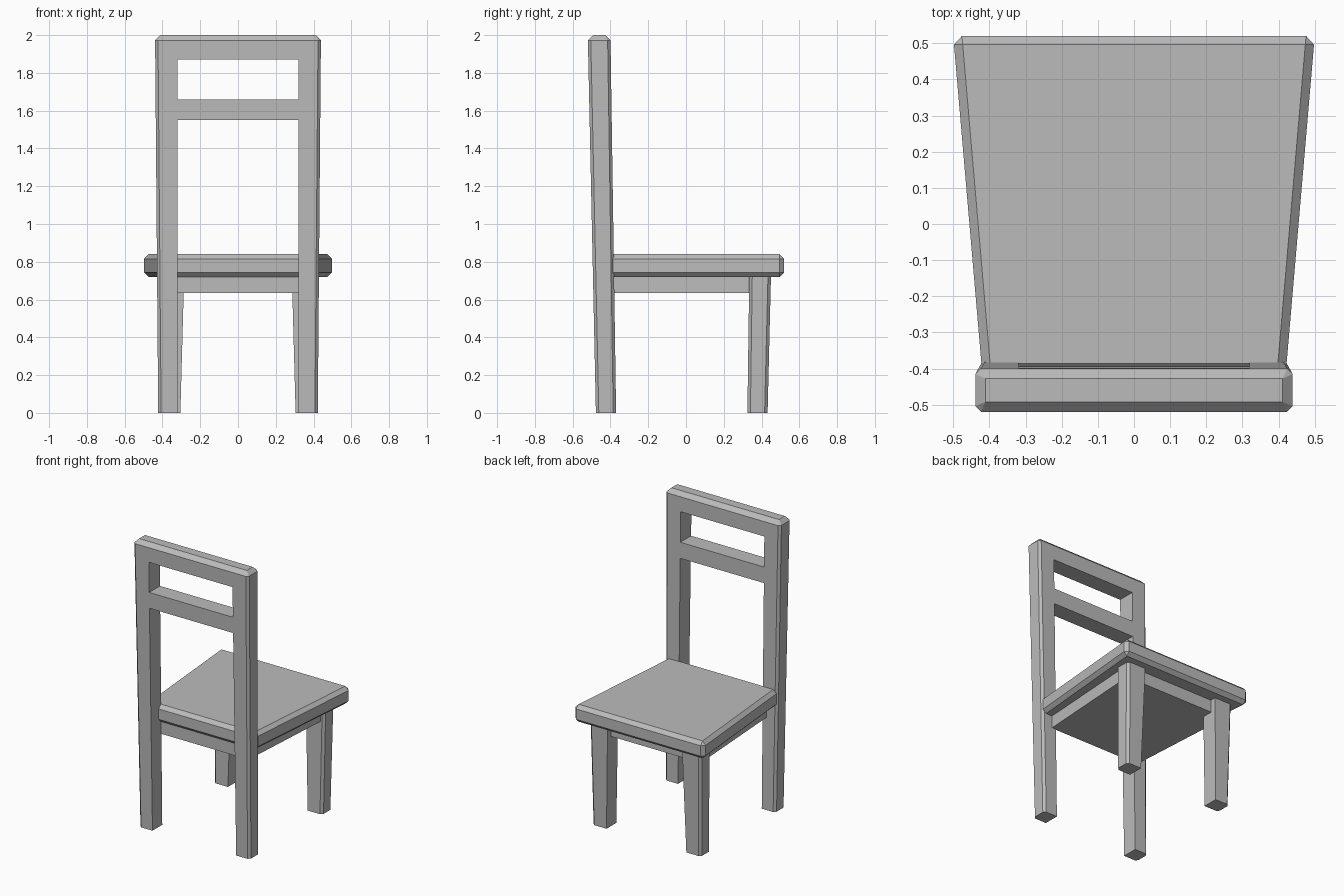
import bpy
import bmesh

if "Cube" in bpy.data.objects:
    bpy.data.objects.remove(bpy.data.objects["Cube"], do_unlink=True)

GREY = (0.5, 0.5, 0.5, 1.0)
mat = bpy.data.materials.new("plain grey")
mat.use_nodes = True
mat.diffuse_color = GREY
mat.node_tree.nodes["Principled BSDF"].inputs["Base Color"].default_value = GREY


def finish(name, bm, bevel=0.0, weighted=False):
    """Turn a bmesh into a flat-shaded object with chamfered edges."""
    bmesh.ops.recalc_face_normals(bm, faces=bm.faces)
    mesh = bpy.data.meshes.new(name)
    bm.to_mesh(mesh)
    bm.free()
    mesh.materials.append(mat)
    obj = bpy.data.objects.new(name, mesh)
    bpy.context.collection.objects.link(obj)
    if bevel:
        mod = obj.modifiers.new("chamfer", "BEVEL")
        mod.width = bevel
        mod.segments = 1
        mod.limit_method = "WEIGHT" if weighted else "ANGLE"
    return obj


def block(lower, upper):
    """Six-sided block between two loops of four points."""
    bm = bmesh.new()
    a = [bm.verts.new(p) for p in lower]
    b = [bm.verts.new(p) for p in upper]
    bm.faces.new(a)
    bm.faces.new(b)
    for i in range(4):
        j = (i + 1) % 4
        bm.faces.new((a[i], a[j], b[j], b[i]))
    return bm


def trapezoid(back_half, front_half, y_back, y_front, z):
    return [(-back_half, y_back, z), (back_half, y_back, z),
            (front_half, y_front, z), (-front_half, y_front, z)]


def rectangle(x0, x1, y0, y1, z):
    return [(x0, y0, z), (x1, y0, z), (x1, y1, z), (x0, y1, z)]


# Seat, wider at the free end, chamfered all round
finish("seat", block(trapezoid(0.42, 0.5, -0.41, 0.52, 0.72),
                     trapezoid(0.42, 0.5, -0.41, 0.52, 0.84)), 0.024)

# Solid apron under the seat
finish("apron", block(trapezoid(0.35, 0.40, -0.385, 0.41, 0.635),
                      trapezoid(0.35, 0.40, -0.385, 0.41, 0.73)))

# Tapered short legs with chamfered outer corners
for side, label in ((1, "left"), (-1, "right")):
    bm = block(rectangle(side * 0.305, side * 0.415, 0.325, 0.432, 0),
               rectangle(side * 0.285, side * 0.425, 0.335, 0.45, 0.73))
    layer = bm.edges.layers.float.new("bevel_weight_edge")
    for e in bm.edges:
        u, v = (w.co for w in e.verts)
        if abs(u.z - v.z) > 0.5 and min(abs(u.x), abs(v.x)) > 0.4:
            e[layer] = 1.0
    finish(label + "_short_leg", bm, 0.016, True)

# Back frame: long legs and two rails in one piece
xs = (-0.44, -0.32, 0.32, 0.44)
zs = (0, 1.55, 1.66, 1.87, 2)
bm = bmesh.new()
grid = [[bm.verts.new((x, -0.5, z)) for x in xs] for z in zs]
for row in range(4):
    for col in range(3):
        if col == 1 and row in (0, 2):
            continue
        bm.faces.new((grid[row][col], grid[row][col + 1],
                      grid[row + 1][col + 1], grid[row + 1][col]))
for v in [v for v in bm.verts if not v.link_faces]:
    bm.verts.remove(v)
ext = bmesh.ops.extrude_face_region(bm, geom=bm.faces[:], use_keep_orig=True)
for v in ext["geom"]:
    if isinstance(v, bmesh.types.BMVert):
        v.co.y = -0.4

# Chamfer the outline, more strongly along the top
layer = bm.edges.layers.float.new("bevel_weight_edge")
for e in bm.edges:
    u, v = (w.co for w in e.verts)
    if u.z > 1.99 and v.z > 1.99:
        corner = abs(u.x) > 0.4 and abs(v.x) > 0.4
        if abs(u.y - v.y) < 0.01 or corner:
            e[layer] = 1.0
    elif min(abs(u.x), abs(v.x)) > 0.4 and abs(u.z - v.z) > 0.05:
        e[layer] = 0.55

# Lean the frame back and taper it towards the floor
for v in bm.verts:
    t = v.co.z / 2
    v.co.y = -0.477 - 0.043 * t if v.co.y < -0.45 else -0.37 - 0.03 * t
    if abs(v.co.x) > 0.4:
        v.co.x *= 0.96 + 0.038 * t
finish("back_frame", bm, 0.028, True)
